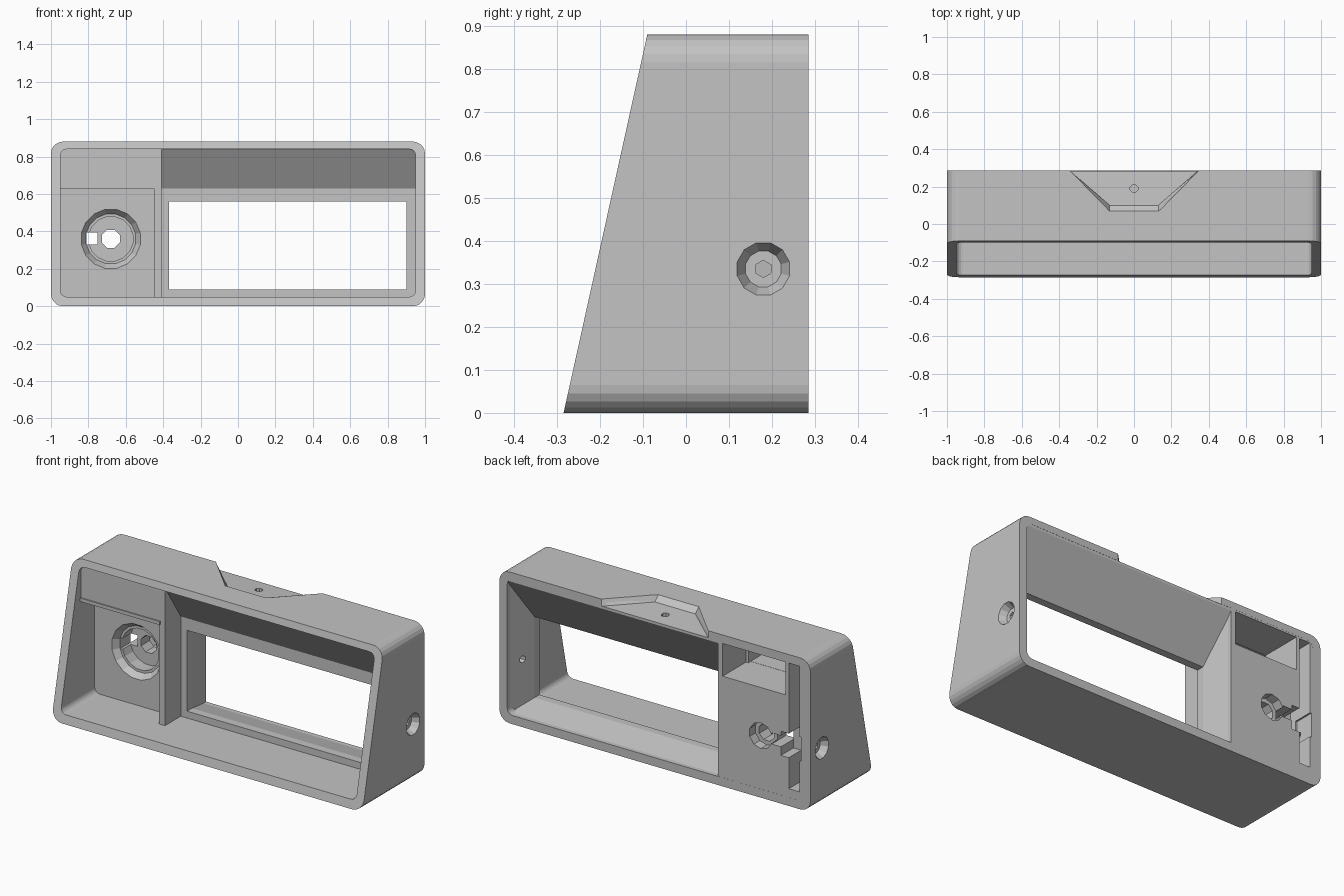
import bpy, bmesh, math
from mathutils import Vector

cube = bpy.data.objects.get("Cube")
if cube:
    bpy.data.objects.remove(cube, do_unlink=True)

grey = bpy.data.materials.new("light grey plastic")
grey.use_nodes = True
colour = (0.55, 0.55, 0.55, 1)
grey.diffuse_color = colour
grey.node_tree.nodes["Principled BSDF"].inputs["Base Color"].default_value = colour


def to_object(name, bm):
    bmesh.ops.recalc_face_normals(bm, faces=bm.faces)
    mesh = bpy.data.meshes.new(name)
    bm.to_mesh(mesh)
    bm.free()
    mesh.materials.append(grey)
    ob = bpy.data.objects.new(name, mesh)
    bpy.context.collection.objects.link(ob)
    return ob


def prism(name, axis, points, lo, hi):
    """Extrude a 2D outline along an axis; the outline uses the other two axes in order."""
    bm = bmesh.new()

    def place(p, d):
        co = list(p)
        co.insert("xyz".index(axis), d)
        return co
    face = bm.faces.new([bm.verts.new(place(p, lo)) for p in points])
    new = bmesh.ops.extrude_face_region(bm, geom=[face])["geom"]
    shift = Vector(place((0, 0), hi - lo))
    bmesh.ops.translate(bm, verts=[v for v in new if isinstance(v, bmesh.types.BMVert)], vec=shift)
    return to_object(name, bm)


def box(name, x, y, z):
    return prism(name, "y", [(x[0], z[0]), (x[1], z[0]), (x[1], z[1]), (x[0], z[1])], *y)


def rounded(x0, x1, z0, z1, r, steps=5):
    pts = []
    corners = [(x1 - r, z1 - r), (x0 + r, z1 - r), (x0 + r, z0 + r), (x1 - r, z0 + r)]
    for q, (cx, cz) in enumerate(corners):
        for i in range(steps + 1):
            a = math.pi / 2 * (q + i / steps)
            pts.append((cx + r * math.cos(a), cz + r * math.sin(a)))
    return pts


def drum(axis, centre, lo, hi, r0, r1=None, sides=16):
    """Cylinder or cone cutter between two positions on an axis."""
    r1 = r0 if r1 is None else r1
    bm = bmesh.new()
    rings = []
    for d, r in ((lo, r0), (hi, r1)):
        ring = []
        for i in range(sides):
            a = 2 * math.pi * (i + 0.5) / sides
            co = [centre[0] + r * math.cos(a), centre[1] + r * math.sin(a)]
            co.insert("xyz".index(axis), d)
            ring.append(bm.verts.new(co))
        rings.append(ring)
        bm.faces.new(ring)
    for i in range(sides):
        j = (i + 1) % sides
        bm.faces.new((rings[0][i], rings[0][j], rings[1][j], rings[1][i]))
    return to_object("cutter", bm)


def cut(targets, cutters):
    for c in cutters:
        c.hide_render = True
        for t in targets:
            mod = t.modifiers.new("cut", "BOOLEAN")
            mod.operation = "DIFFERENCE"
            mod.solver = "EXACT"
            mod.object = c
            bpy.context.view_layer.objects.active = t
            bpy.ops.object.modifier_apply(modifier=mod.name)
        bpy.data.objects.remove(c, do_unlink=True)


# Outer shell: rounded tube with a raked front
shell = prism("outer_shell", "y", rounded(-1, 1, 0, 0.88, 0.065), -0.285, 0.285)
cut([shell], [
    prism("cutter", "y", rounded(-0.95, 0.95, 0.05, 0.84, 0.035), -0.5, 0.5),
    prism("cutter", "x", [(-0.287, -0.01), (-0.088, 0.89), (-0.6, 0.89), (-0.6, -0.01)], -1.2, 1.2),
])

# Display housing: hood above the window, sill below and side jamb
hood = prism("display_hood", "x", [(-0.085, 0.85), (0.06, 0.63), (0.06, 0.56), (0.105, 0.56),
                                   (0.284, 0.825), (0.284, 0.86), (-0.08, 0.86)], -0.42, 0.97)
sill = prism("window_sill", "x", [(0.06, 0.03), (0.06, 0.09), (0.105, 0.09), (0.26, 0.05), (0.26, 0.03)],
             -0.42, 0.97)
jamb = prism("window_jamb", "z", [(0.97, 0.06), (0.9, 0.06), (0.9, 0.105), (0.95, 0.26), (0.97, 0.26)],
             0.03, 0.85)

# Control block on the right, with a chamfered window edge
block = prism("control_block", "z", [(-0.97, 0.04), (-0.43, 0.04), (-0.43, 0.06), (-0.37, 0.06),
                                     (-0.37, 0.105), (-0.405, 0.26), (-0.405, 0.2845), (-0.97, 0.2845)],
              0.03, 0.86)
divider = box("front_divider", (-0.45, -0.41), (-0.085, 0.07), (0.03, 0.86))
fascia = box("upper_fascia", (-0.97, -0.43), (-0.085, -0.055), (0.635, 0.86))
shelf = box("pocket_shelf", (-0.97, -0.43), (-0.08, 0.05), (0.63, 0.641))
trim = box("fascia_trim", (-0.96, -0.44), (-0.092, -0.06), (0.63, 0.65))

# Dial recess, spindle hole, rear pocket and cable slot
dial = (-0.68, 0.36)
cut([block], [
    box("cutter", (-0.84, -0.435), (-0.05, 0.4), (0.64, 0.83)),
    box("cutter", (-0.93, -0.86), (0.13, 0.4), (0.1, 0.83)),
    box("cutter", (-0.94, -0.81), (0.17, 0.4), (0.28, 0.42)),
    drum("y", dial, 0.03, 0.075, 0.168, 0.135),
    drum("y", dial, 0.03, 0.15, 0.12),
    drum("y", dial, 0.1, 0.4, 0.052, sides=8),
    drum("y", dial, 0.23, 0.4, 0.075, sides=10),
    box("cutter", (-0.81, -0.75), (0.05, 0.4), (0.33, 0.395)),
])

# Sloped trapezoid notch and screw hole in the top
notch = prism("cutter", "z", [(-0.36, 0.3), (0.36, 0.3), (0.13, 0.065), (-0.13, 0.065)], 0.838, 0.88)
for v in notch.data.vertices:
    if v.co.z < 0.86 and v.co.y < 0.1:
        v.co.y, v.co.z = 0.1, 0.85
    elif v.co.z > 0.86:
        v.co.z = 0.883
cut([shell, hood], [notch, drum("z", (0, 0.19), 0.81, 0.95, 0.022, sides=8)])

# Round countersunk recesses on both sides
side = (0.18, 0.335)
for s, inner in ((1, jamb), (-1, block)):
    cut([shell, inner], [drum("x", side, s * 0.96, s * 1.004, 0.043, 0.065, sides=12),
                         drum("x", side, s * 0.89, s * 1.1, 0.02, sides=6)])
